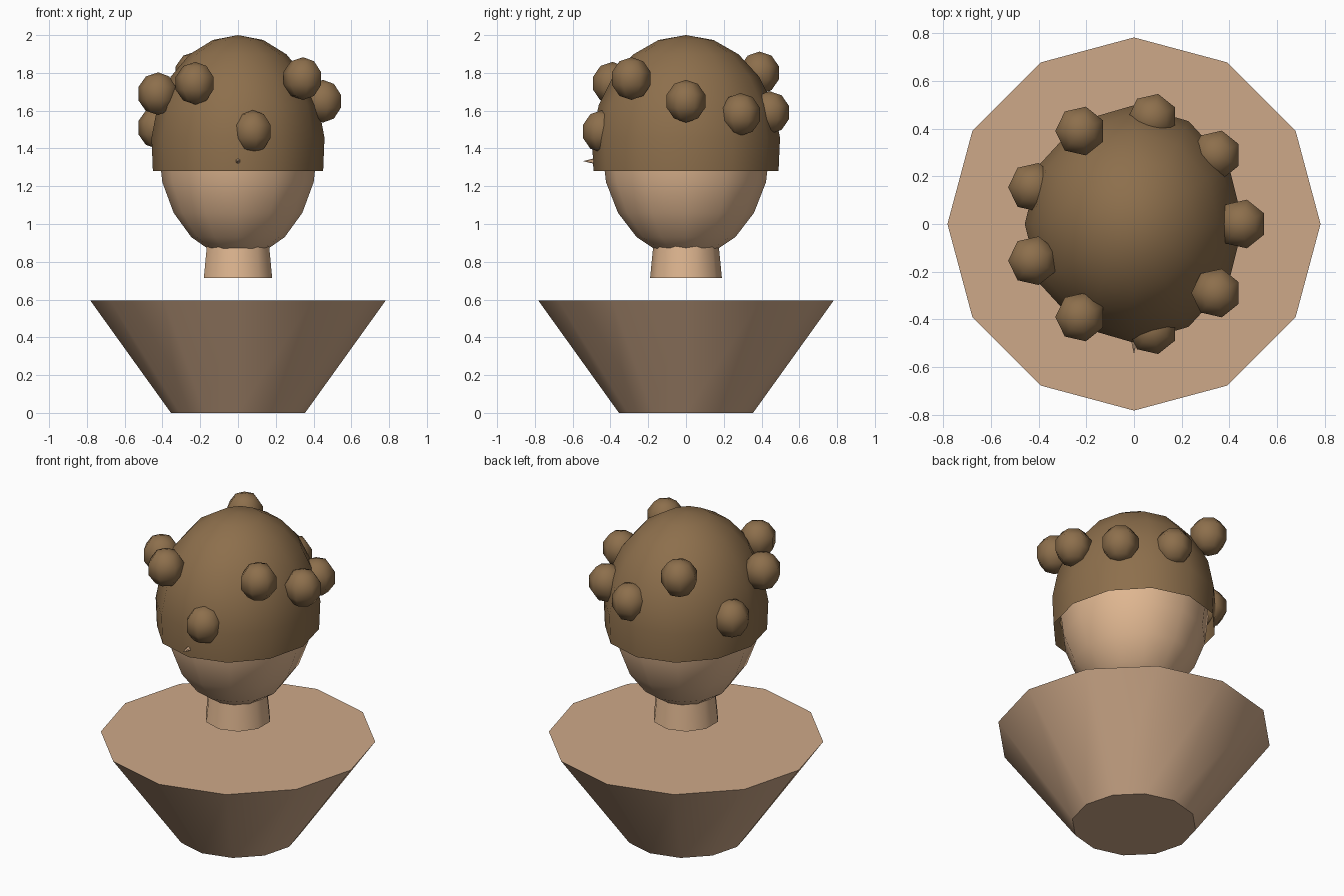
import bpy, bmesh, math
from mathutils import Vector

if "Cube" in bpy.data.objects:
    bpy.data.objects.remove(bpy.data.objects["Cube"])


def material(name, r, g, b):
    m = bpy.data.materials.new(name)
    lin = [((c / 255 + 0.055) / 1.055) ** 2.4 for c in (r, g, b)]
    m.diffuse_color = (*lin, 1)
    m.use_nodes = True
    m.node_tree.nodes["Principled BSDF"].inputs["Base Color"].default_value = m.diffuse_color
    return m


SKIN = material("skin", 224, 183, 145)
BODY = material("body_tan", 206, 169, 137)
HAIR = material("hair_brown", 141, 111, 76)


def finish(name, bm, mat):
    me = bpy.data.meshes.new(name)
    bm.to_mesh(me)
    bm.free()
    me.materials.append(mat)
    ob = bpy.data.objects.new(name, me)
    bpy.context.collection.objects.link(ob)
    return ob


def ball(name, mat, centre, radii, segs, rings, end=math.pi):
    """Smooth low-poly ellipsoid; stops open at polar angle 'end'."""
    bm = bmesh.new()
    c, closed = Vector(centre), end > 3.14

    def point(theta, phi):
        return bm.verts.new(c + Vector((radii[0] * math.sin(theta) * math.cos(phi),
                                        radii[1] * math.sin(theta) * math.sin(phi),
                                        radii[2] * math.cos(theta))))

    last = rings if closed else rings + 1
    rows = [[point(end * i / rings, math.pi + math.tau * j / segs) for j in range(segs)]
            for i in range(1, last)]
    top = point(0, 0)
    bottom = point(math.pi, 0) if closed else None
    for j in range(segs):
        k = (j + 1) % segs
        bm.faces.new((top, rows[0][j], rows[0][k]))
        for a, b in zip(rows, rows[1:]):
            bm.faces.new((a[j], b[j], b[k], a[k]))
        if closed:
            bm.faces.new((bottom, rows[-1][k], rows[-1][j]))
    for f in bm.faces:
        f.smooth = True
    return finish(name, bm, mat)


def frustum(name, mat, segs, z0, r0, z1, r1):
    """Tapered cylinder with smooth sides, flat caps and a vertex on the y axis."""
    bm = bmesh.new()
    rows = [[bm.verts.new((r * math.sin(math.tau * j / segs), -r * math.cos(math.tau * j / segs), z))
             for j in range(segs)] for z, r in ((z0, r0), (z1, r1))]
    for j in range(segs):
        k = (j + 1) % segs
        bm.faces.new((rows[0][j], rows[0][k], rows[1][k], rows[1][j])).smooth = True
    for cap in (bm.faces.new(rows[0][::-1]), bm.faces.new(rows[1])):
        for e in cap.edges:
            e.smooth = False
    return finish(name, bm, mat)


# Body and neck
frustum("torso", BODY, 12, 0, 0.355, 0.595, 0.782)
frustum("neck", SKIN, 10, 0.715, 0.19, 1.0, 0.162)

# Head and open hair cap
ball("head", SKIN, (0, 0, 1.4), (0.421, 0.445, 0.58), 12, 10)
ball("hair_cap", HAIR, (0, 0, 1.4), (0.46, 0.50, 0.60), 12, 6, math.radians(101.5))

# Ring of nine hair buns at varied heights
heights = (1.65, 1.58, 1.59, 1.80, 1.51, 1.69, 1.745, 1.49, 1.77)
for i, z in enumerate(heights):
    a = math.radians(40 * i)
    ball(f"hair_bun_{i + 1}", HAIR, (0.45 * math.cos(a), 0.45 * math.sin(a), z),
         (0.11, 0.11, 0.113), 7, 5)

# Nose: small cone pointing forward, tip just through the hair
nose = frustum("nose", SKIN, 6, 0, 0.032, 0.13, 0.001)
nose.rotation_euler = (math.radians(90), 0, 0)
nose.location = (0, -0.412, 1.333)
